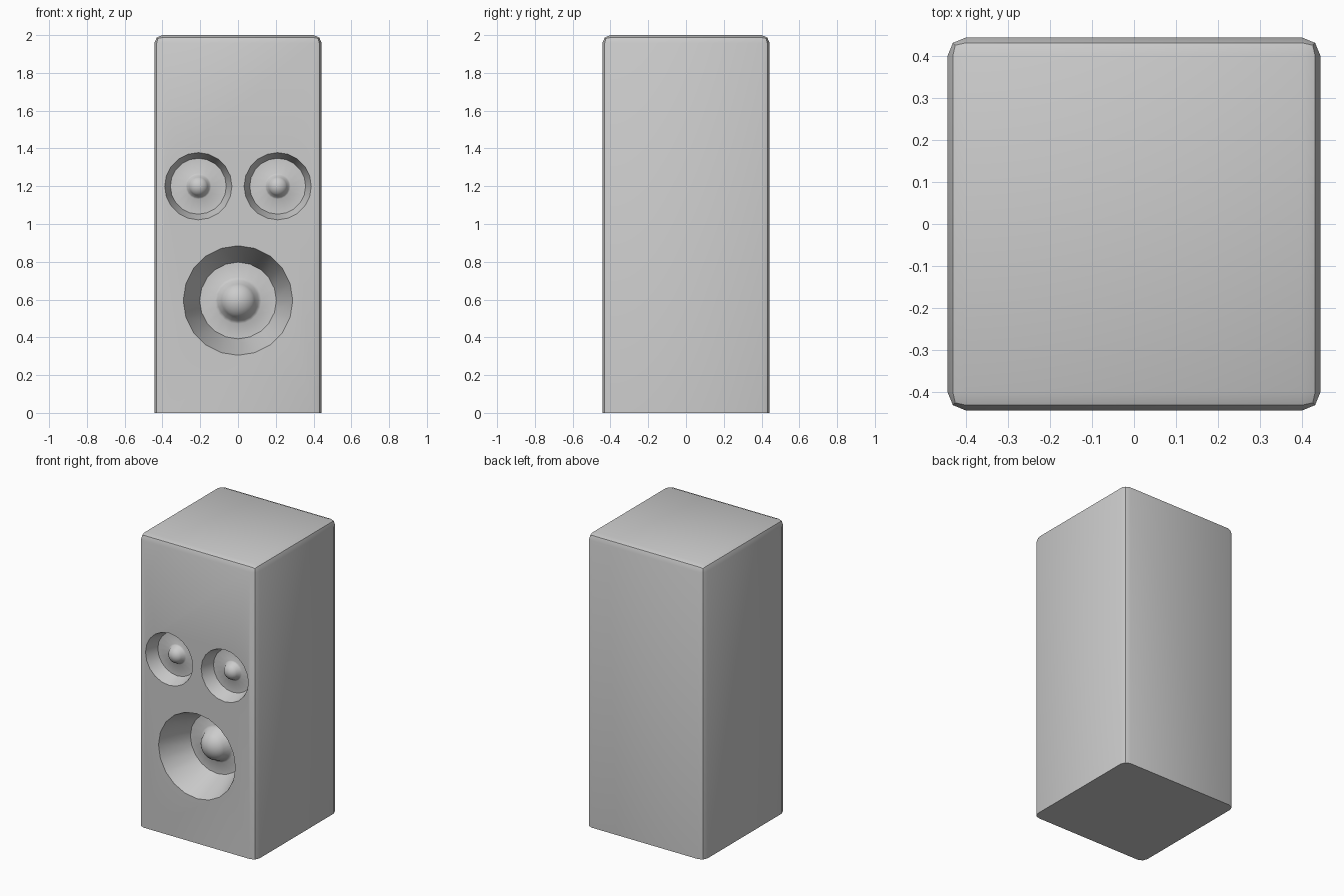
import bpy, bmesh
from math import sin, cos, pi, radians
from mathutils import Matrix

if "Cube" in bpy.data.objects:
    bpy.data.objects.remove(bpy.data.objects["Cube"])

HALF = 0.443
FRONT = -HALF
SIDES = 20


def new_object(name, bm):
    mesh = bpy.data.meshes.new(name)
    bm.to_mesh(mesh)
    bm.free()
    obj = bpy.data.objects.new(name, mesh)
    bpy.context.collection.objects.link(obj)
    return obj


def driver_cutter(name, x, z, outer, inner, depth, dome):
    """Closed lathe around y: tapered wall, flat floor and dome."""
    profile = [(outer, -0.1), (outer, 0), (inner, depth), (dome * 1.18, depth),
               (dome * 1.03, depth - dome * 0.09)]
    for i in range(1, 6):
        a = (0.25 + 0.75 * i / 6) * pi / 2
        profile.append((dome * cos(a), depth - dome * 0.95 * sin(a)))
    bm = bmesh.new()
    rings = []
    for r, y in profile:
        rings.append([bm.verts.new((x + r * sin(2 * pi * k / SIDES), FRONT + y,
                                    z + r * cos(2 * pi * k / SIDES)))
                      for k in range(SIDES)])
    for a, b in zip(rings, rings[1:]):
        for k in range(SIDES):
            n = (k + 1) % SIDES
            bm.faces.new((a[k], a[n], b[n], b[k]))
    bm.faces.new(rings[0])
    tip = bm.verts.new((x, FRONT + depth - dome * 0.95, z))
    for k in range(SIDES):
        bm.faces.new((rings[-1][k], rings[-1][(k + 1) % SIDES], tip))
    bmesh.ops.recalc_face_normals(bm, faces=bm.faces)
    obj = new_object(name, bm)
    obj.hide_render = True
    return obj


# Cabinet: every edge rounded except those around the base
bm = bmesh.new()
bmesh.ops.create_cube(bm, size=1, matrix=Matrix.Translation((0, 0, 1))
                      @ Matrix.Diagonal((2 * HALF, 2 * HALF, 2, 1)))
edges = [e for e in bm.edges if max(v.co.z for v in e.verts) > 1]
bmesh.ops.bevel(bm, geom=edges, offset=0.043, segments=2, profile=0.5,
                affect='EDGES')
cabinet = new_object("speaker_cabinet", bm)

# Recessed drivers: large woofer below, two tweeters above
cutters = [driver_cutter("woofer_cutter", 0, 0.595, 0.29, 0.203, 0.22, 0.105)]
for side, name in ((-1, "left_tweeter_cutter"), (1, "right_tweeter_cutter")):
    cutters.append(driver_cutter(name, side * 0.21, 1.2, 0.178, 0.148, 0.09, 0.058))

bpy.context.view_layer.objects.active = cabinet
cabinet.select_set(True)
for cutter in cutters:
    mod = cabinet.modifiers.new("cut", 'BOOLEAN')
    mod.operation = 'DIFFERENCE'
    mod.solver = 'EXACT'
    mod.object = cutter
    bpy.ops.object.modifier_apply(modifier=mod.name)
    bpy.data.objects.remove(cutter)

bpy.ops.object.shade_smooth_by_angle(angle=radians(40))
